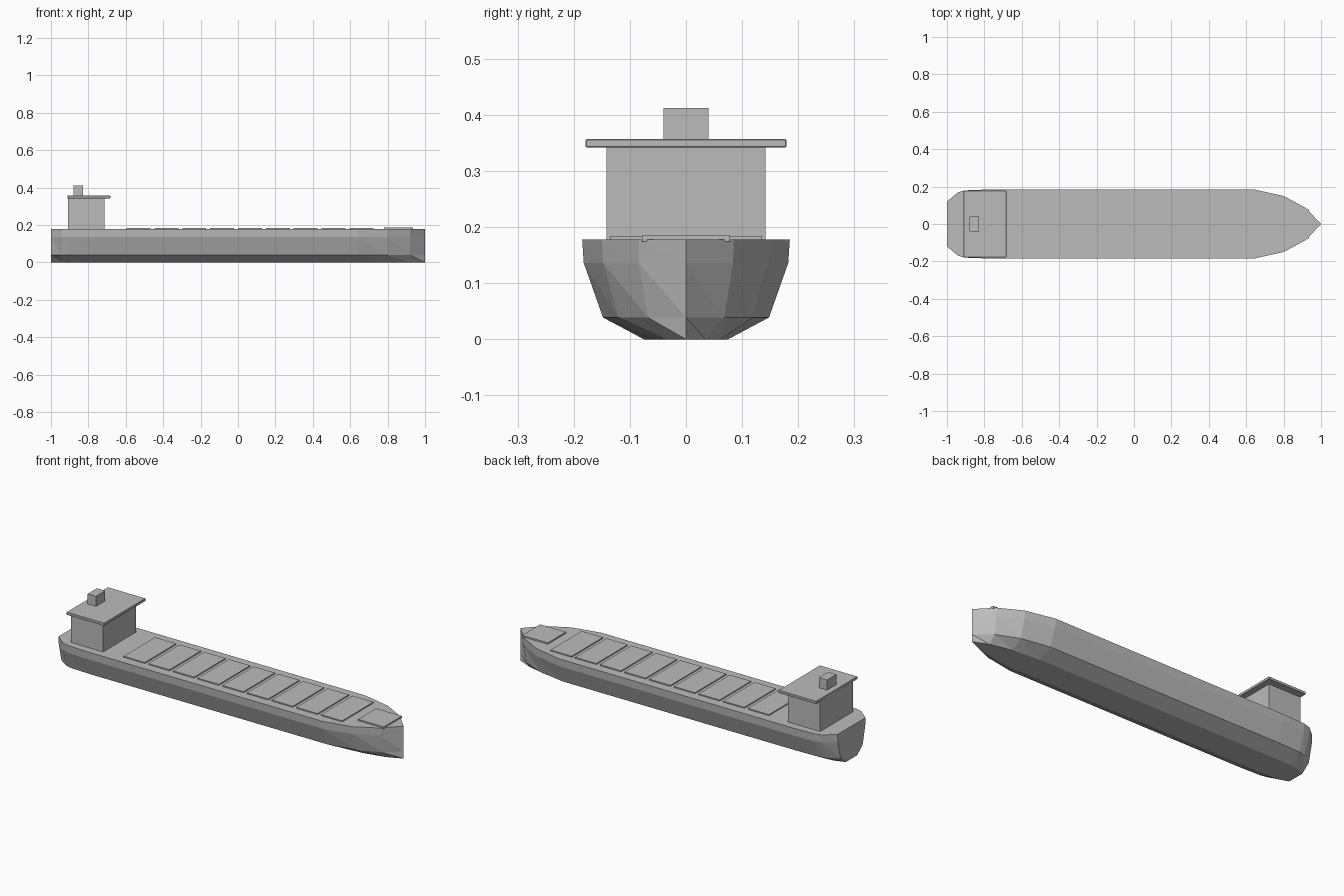
import bpy
import bmesh

cube = bpy.data.objects.get("Cube")
if cube:
    bpy.data.objects.remove(cube, do_unlink=True)

grey = bpy.data.materials.new("plain_grey")
grey.use_nodes = True
GREY = (0.5, 0.5, 0.5, 1)
grey.diffuse_color = GREY
grey.node_tree.nodes["Principled BSDF"].inputs["Base Color"].default_value = GREY


def finish(name, bm):
    bmesh.ops.recalc_face_normals(bm, faces=bm.faces[:])
    mesh = bpy.data.meshes.new(name)
    bm.to_mesh(mesh)
    bm.free()
    mesh.materials.append(grey)
    obj = bpy.data.objects.new(name, mesh)
    bpy.context.collection.objects.link(obj)
    return obj


def box(name, x0, x1, half_width, z0, z1, bevel=0):
    bm = bmesh.new()
    bmesh.ops.create_cube(bm, size=1)
    for v in bm.verts:
        v.co = ((x0 + x1) / 2 + v.co.x * (x1 - x0),
                v.co.y * 2 * half_width,
                (z0 + z1) / 2 + v.co.z * (z1 - z0))
    if bevel:
        bmesh.ops.bevel(bm, geom=bm.edges[:], offset=bevel, segments=1, affect='EDGES')
    return finish(name, bm)


# Hull: one cross-section scaled to the deck outline at each station
DECK_Z = 0.178
stations = [(-1, 0.12), (-0.94, 0.17), (-0.9, 0.18), (-0.77, 0.185),
            (0.64, 0.185), (0.8, 0.15), (0.92, 0.085), (1, 0)]
side = [(1, DECK_Z), (0.985, 0.136), (0.8, 0.039), (0.405, 0)]
section = [(-w, z) for w, z in side] + side[::-1]

bm = bmesh.new()
rings = [[bm.verts.new((x, half * w, z)) for w, z in section] for x, half in stations]
for a, b in zip(rings, rings[1:]):
    for k in range(len(section)):
        n = (k + 1) % len(section)
        bm.faces.new((a[k], a[n], b[n]))
        bm.faces.new((a[k], b[n], b[k]))
bm.faces.new(rings[0])
# Close the stem where the last section shrinks to a line
bmesh.ops.remove_doubles(bm, verts=bm.verts[:], dist=0.0005)
finish("hull", bm)

# Cargo hatches in a row along the deck
for i in range(9):
    x = -0.532 + i * 0.149
    box(f"cargo_hatch_{i + 1}", x - 0.064, x + 0.064, 0.135, DECK_Z - 0.004, 0.184)

# Raised plate on the bow
box("foredeck_plate", 0.78, 0.935, 0.078, DECK_Z - 0.004, 0.186)

# Deckhouse, bridge roof and funnel at the stern
box("deckhouse", -0.91, -0.715, 0.142, DECK_Z - 0.004, 0.343)
box("bridge_roof", -0.912, -0.683, 0.179, 0.342, 0.357, bevel=0.002)
box("funnel", -0.88, -0.83, 0.04, 0.356, 0.412)
